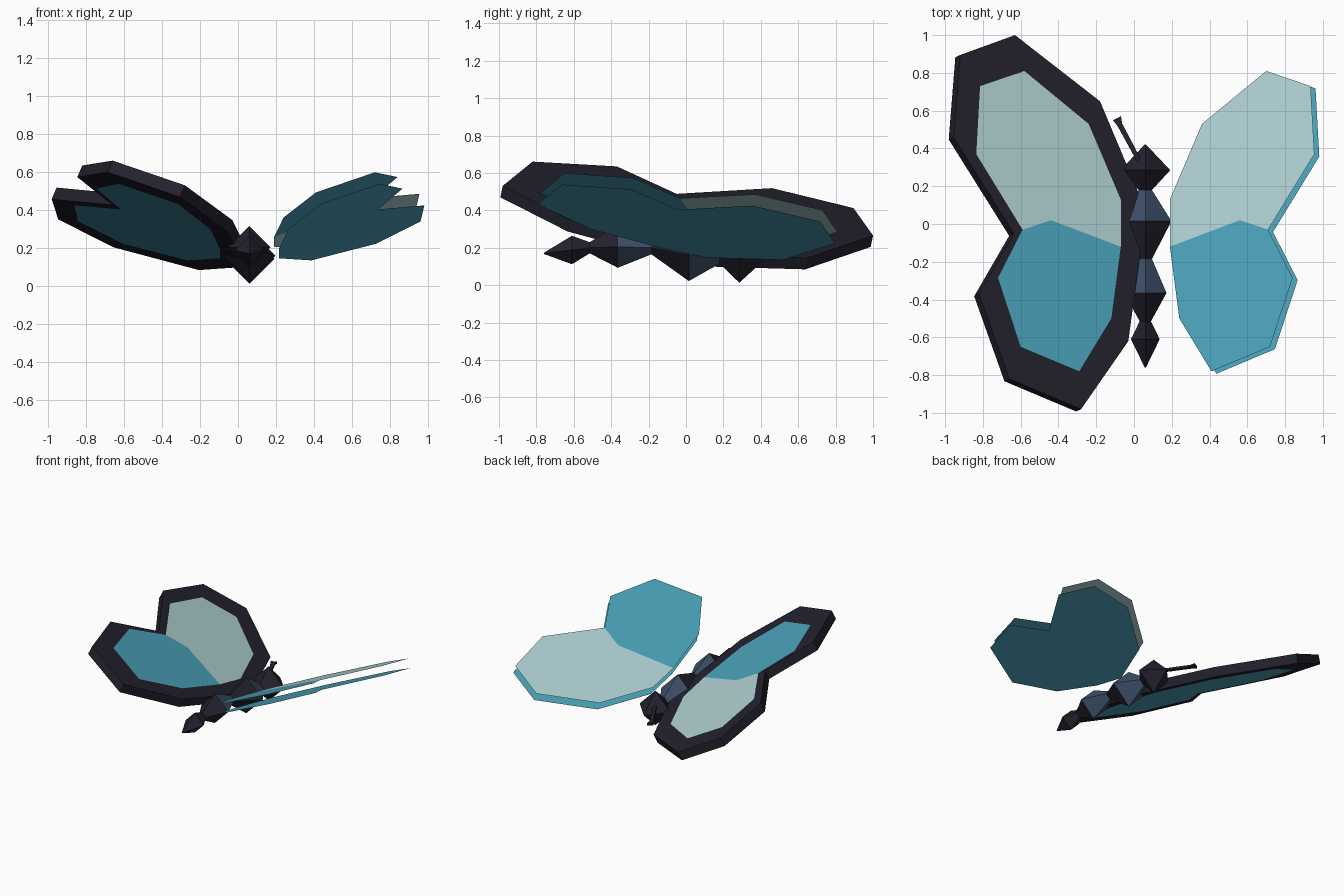
import bpy, bmesh
from mathutils import Vector

if "Cube" in bpy.data.objects:
    bpy.data.objects.remove(bpy.data.objects["Cube"])

AXIS = 0.06  # x of the body line


def material(name, rgb):
    lin = [(c / 255 / 12.92) if c < 10 else ((c / 255 + 0.055) / 1.055) ** 2.4 for c in rgb]
    m = bpy.data.materials.new(name)
    m.diffuse_color = (*lin, 1)
    m.use_nodes = True
    m.node_tree.nodes["Principled BSDF"].inputs["Base Color"].default_value = m.diffuse_color
    return m


DARK = material("dark_charcoal", (35, 34, 46))
NAVY = material("slate_blue", (62, 82, 108))
BLUE = material("wing_blue", (75, 163, 187))
PALE = material("pale_aqua", (176, 208, 210))


def build(name, bm, mats):
    me = bpy.data.meshes.new(name)
    bm.to_mesh(me)
    bm.free()
    for m in mats:
        me.materials.append(m)
    ob = bpy.data.objects.new(name, me)
    bpy.context.collection.objects.link(ob)
    return ob


# Wing outlines seen from above, for the right-hand side
INNER = [(.19, .13), (.36, .53), (.70, .81), (.935, .73), (.955, .37), (.71, -.03),
         (.84, -.285), (.72, -.65), (.41, -.78), (.24, -.50), (.19, -.12)]
OUTER = [(.09, .15), (.30, .65), (.75, 1.0), (1.04, .895), (1.075, .46), (.755, -.05),
         (.94, -.37), (.78, -.82), (.40, -.98), (.15, -.62), (.085, -.14)]
FOLD = (.56, .02)
DROP = Vector((.026, -.0126, -.061))  # wing thickness, along the surface normal


def wing_point(p, lower, side):
    v = Vector((p[0], p[1], .153 + .43 * p[0] - .21 * p[1]))
    if lower:
        v += DROP
    if side < 0:
        v.x = 2 * AXIS - v.x
    return v


def face(bm, pts, up, mat):
    """Planar face whose normal agrees with the direction 'up'."""
    f = bm.faces.new([bm.verts.new(p) for p in pts])
    f.normal_update()
    if f.normal.dot(up) < 0:
        f.normal_flip()
    f.material_index = mat


def membranes(name, side):
    bm = bmesh.new()
    up = Vector((0, 0, 1))
    top = [wing_point(p, False, side) for p in INNER]
    fold = wing_point(FOLD, False, side)
    face(bm, top[0:6] + [fold, top[10]], up, 1)         # pale forewing
    face(bm, top[5:11] + [fold], up, 0)                 # blue hindwing
    face(bm, [wing_point(p, True, side) for p in INNER], -up, 0)  # underside
    build(name, bm, [BLUE, PALE])


membranes("left_wing_membrane", -1)
membranes("right_wing_membrane", 1)

# Dark rim, present on the left wing only
bm = bmesh.new()
n = len(INNER)
up = Vector((0, 0, 1))
loops = {(k, low): [wing_point(p, low, -1) for p in pts]
         for k, pts in (("in", INNER), ("out", OUTER)) for low in (False, True)}
for i in range(n):
    j = (i + 1) % n
    for low in (False, True):
        a, b = loops["in", low], loops["out", low]
        face(bm, [a[i], a[j], b[j], b[i]], -up if low else up, 0)
    t, l = loops["out", False], loops["out", True]
    edge = t[j] - t[i]
    outward = edge.cross(Vector((0, 0, 1)))             # mirrored loop runs counterclockwise
    face(bm, [t[i], t[j], l[j], l[i]], outward, 0)
bmesh.ops.remove_doubles(bm, verts=bm.verts, dist=1e-5)
build("left_wing_rim", bm, [DARK])


# Body segments: four-sided spindles, (y, z, radius) from front to back
def spindle(name, stations, front_mat):
    bm = bmesh.new()
    rings = []
    for y, z, r in stations:
        rings.append([bm.verts.new((AXIS + r * dx, y, z + r * dz))
                      for dx, dz in ((1, 0), (0, 1), (-1, 0), (0, -1))])
    for k, (a, b) in enumerate(zip(rings, rings[1:])):
        for i in range(4):
            f = bm.faces.new((a[i], a[i - 1], b[i - 1], b[i]))
            f.material_index = 1 if k == 0 else 0
    bm.faces.new(rings[0])
    bm.faces.new(rings[-1][::-1])
    bmesh.ops.recalc_face_normals(bm, faces=bm.faces)
    build(name, bm, [DARK, front_mat])


spindle("head", [(.42, .14, .004), (.285, .145, .132), (.18, .15, .035)], DARK)
spindle("thorax", [(.18, .15, .035), (.015, .16, .138), (-.185, .2, .035)], NAVY)
spindle("abdomen", [(-.185, .2, .035), (-.365, .205, .112), (-.515, .2, .03)], NAVY)
spindle("abdomen_tip", [(-.515, .2, .03), (-.61, .188, .076), (-.76, .17, .003)], DARK)

# Single antenna, widening to a flat club
bm = bmesh.new()
rings = []
for x, y, z, w, h in ((.03, .33, .18, .012, .008), (-.075, .525, .165, .014, .008),
                      (-.09, .56, .163, .024, .008)):
    c = Vector((x, y, z))
    s = Vector((.88, .47, 0)) * w
    u = Vector((0, 0, h))
    rings.append([bm.verts.new(c + d) for d in (s + u, u - s, -s - u, s - u)])
for a, b in zip(rings, rings[1:]):
    for i in range(4):
        bm.faces.new((a[i], a[i - 1], b[i - 1], b[i]))
bm.faces.new(rings[0])
bm.faces.new(rings[-1][::-1])
bmesh.ops.recalc_face_normals(bm, faces=bm.faces)
build("left_antenna", bm, [DARK])
